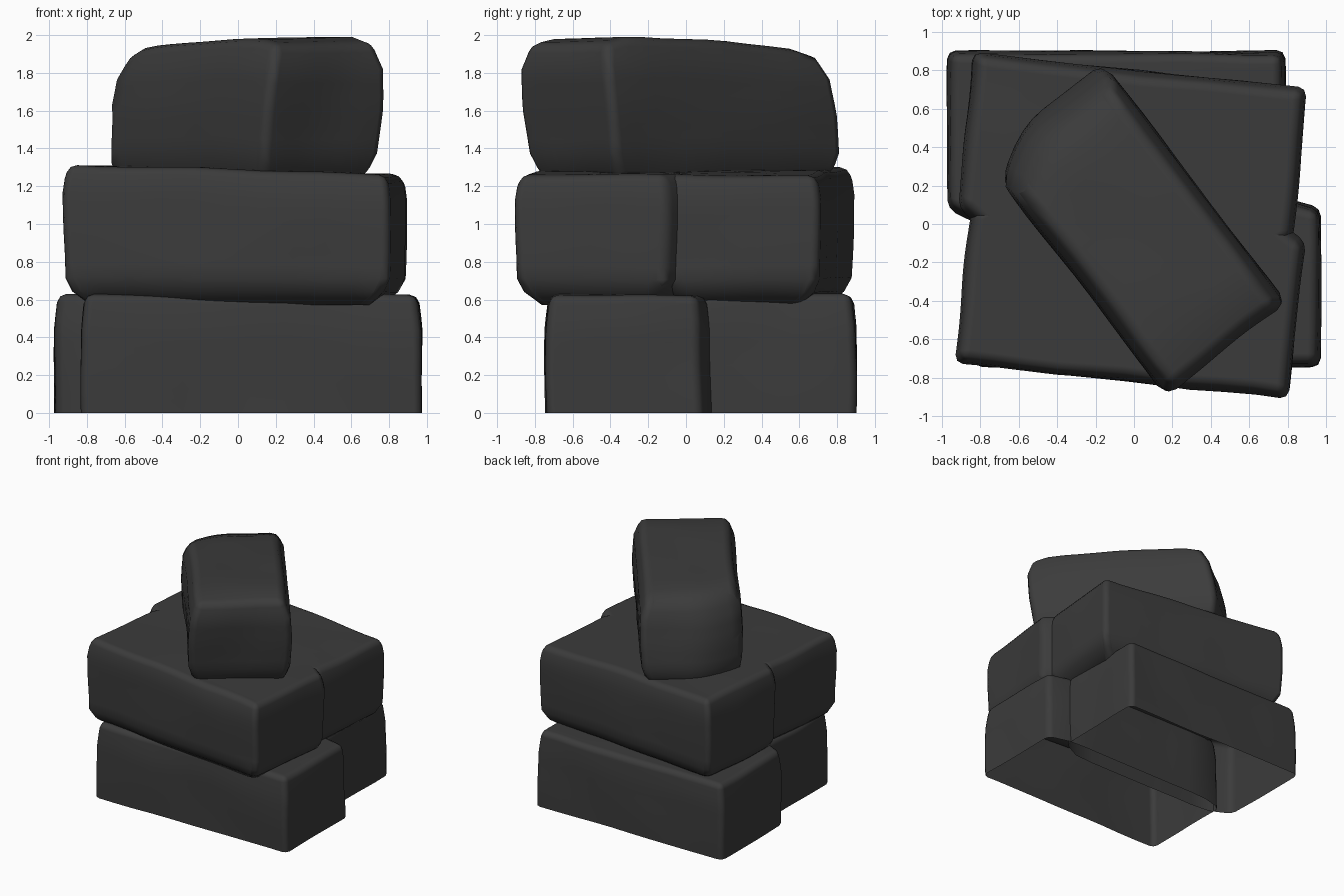
import bpy
import bmesh
import math
from mathutils import Vector, Matrix, noise

cube = bpy.data.objects.get("Cube")
if cube:
    bpy.data.objects.remove(cube, do_unlink=True)

# Dark rock colour
rock = bpy.data.materials.new("dark_rock")
rock.use_nodes = True
rock.diffuse_color = (0.044, 0.044, 0.044, 1)
bsdf = rock.node_tree.nodes["Principled BSDF"]
bsdf.inputs["Base Color"].default_value = rock.diffuse_color
bsdf.inputs["Roughness"].default_value = 0.9


def inset_at(levels, z):
    """Inset of the stone's outline at height z."""
    for (z0, i0), (z1, i1) in zip(levels, levels[1:]):
        if z <= z1:
            return i0 + (i1 - i0) * (z - z0) / (z1 - z0)
    return levels[-1][1]


def stone(name, centre, half, angle, levels, tilt=(0, 0), lean=0, corner_cut=0,
          end_drop=0, swell=0, inner=1, bevel=0.045, grounded=False):
    """Rough block: subdivided cube shaped by an inset profile and soft lumps.
    The inner side swells so that neighbours grow into each other."""
    bm = bmesh.new()
    bmesh.ops.create_cube(bm, size=2)
    bmesh.ops.subdivide_edges(bm, edges=bm.edges[:], cuts=9, use_grid_fill=True)
    if grounded:
        under = [f for f in bm.faces if f.normal.z < -0.9]
        bmesh.ops.delete(bm, geom=under, context='FACES')
    bottom, top = levels[0][0], levels[-1][0]
    turn = Matrix.Rotation(math.radians(angle), 3, 'Z')
    for v in bm.verts:
        u, s, w = v.co
        rise = (w + 1) / 2
        z = bottom + (top - bottom) * rise
        inset = inset_at(levels, z)
        bulge = swell * (1 - u ** 8) * max(0, s * inner) * inner
        drop = end_drop * u ** 6
        u *= 1 - corner_cut * max(0, -u) * max(0, -s) ** 2
        p = turn @ Vector((u * (half[0] - inset) + lean * (rise - 0.5),
                           s * (half[1] - inset) + bulge, 0))
        p += Vector((centre[0], centre[1], z))
        p.z += (tilt[0] * p.x + tilt[1] * p.y - drop) * rise
        lump = noise.noise_vector(p * 2.2 + Vector((half[0] * 9, angle, 0))) * 0.015
        if grounded:
            lump.z *= rise
        v.co = p + lump
    bmesh.ops.recalc_face_normals(bm, faces=bm.faces[:])
    mesh = bpy.data.meshes.new(name)
    bm.to_mesh(mesh)
    bm.free()
    mesh.materials.append(rock)
    mesh.shade_smooth()
    obj = bpy.data.objects.new(name, mesh)
    bpy.context.collection.objects.link(obj)
    # Worn edges
    mod = obj.modifiers.new("worn_edges", 'BEVEL')
    mod.width = bevel
    mod.segments = 2
    mod.limit_method = 'ANGLE'
    mod.angle_limit = math.radians(50)
    mod.harden_normals = True


# Bottom layer: two open-bottomed blocks grown together
base = [(0, 0), (0.45, 0), (0.55, 0.01), (0.625, 0.02)]
stone("base_back_stone", (-0.095, 0.49), (0.875, 0.41), 0, base,
      swell=0.1, inner=-1, grounded=True)
stone("base_front_stone", (0.07, -0.33), (0.9, 0.41), 0, base,
      swell=0.06, grounded=True)

# Middle layer: two blocks, slightly turned
middle = [(0.57, 0.13), (0.67, 0.01), (0.95, 0), (1.18, 0), (1.285, 0.03)]
stone("middle_front_stone", (-0.02, -0.415), (0.875, 0.405), -6, middle,
      tilt=(-0.03, 0), swell=0.14, bevel=0.065)
stone("middle_back_stone", (-0.005, 0.395), (0.875, 0.405), -6, middle,
      tilt=(-0.03, 0), swell=0.14, inner=-1, bevel=0.05)

# Top stone laid across diagonally
crown = [(1.24, 0.06), (1.36, 0.01), (1.62, 0), (1.82, 0.01), (1.965, 0.06)]
stone("top_stone", (0.005, -0.03), (0.765, 0.4), -52.6, crown, tilt=(0.035, -0.035),
      lean=0.1, corner_cut=0.22, end_drop=0.05, bevel=0.055)
